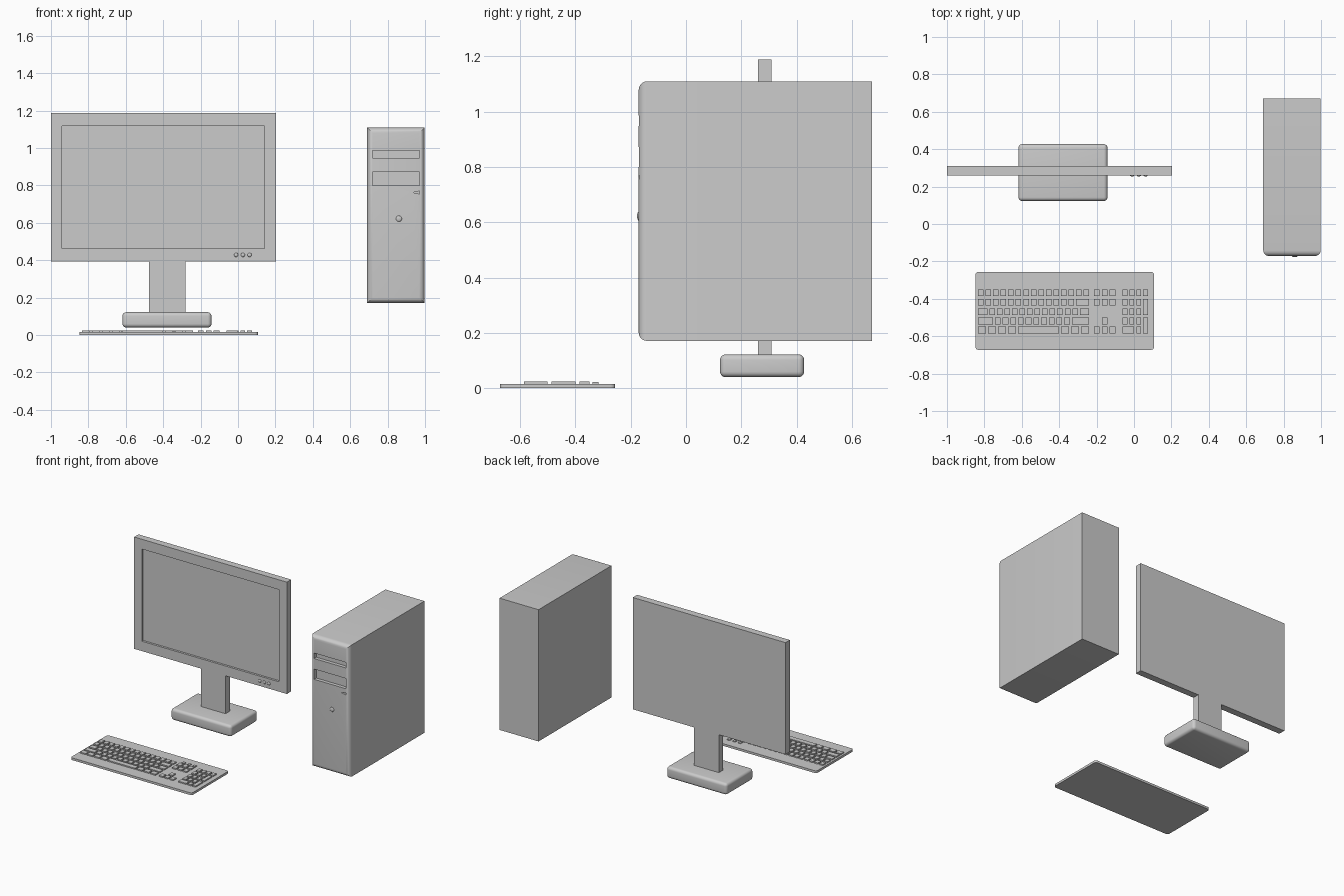
import bpy, bmesh
from mathutils import Vector, Matrix

if "Cube" in bpy.data.objects:
    bpy.data.objects.remove(bpy.data.objects["Cube"])


def add_box(bm, lo, hi):
    lo, hi = Vector(lo), Vector(hi)
    m = Matrix.Translation((lo + hi) / 2) @ Matrix.Diagonal((*(hi - lo), 1))
    return bmesh.ops.create_cube(bm, size=1, matrix=m)["verts"]


def finish(bm, name, smooth=False):
    bmesh.ops.recalc_face_normals(bm, faces=bm.faces)
    me = bpy.data.meshes.new(name)
    bm.to_mesh(me)
    bm.free()
    ob = bpy.data.objects.new(name, me)
    bpy.context.collection.objects.link(ob)
    bpy.ops.object.select_all(action="DESELECT")
    ob.select_set(True)
    bpy.context.view_layer.objects.active = ob
    if smooth:
        bpy.ops.object.shade_smooth_by_angle(angle=0.6)
    return ob


def box(name, lo, hi, bevel=0, pick=lambda e: True, segments=5):
    """Box with the picked edges rounded."""
    bm = bmesh.new()
    add_box(bm, lo, hi)
    if bevel:
        bmesh.ops.bevel(bm, geom=[e for e in bm.edges if pick(e)], offset=bevel,
                        segments=segments, profile=0.5, affect="EDGES")
    return finish(bm, name, bool(bevel))


def dome(name, x, y, z, r, depth):
    """Small round push button facing -y."""
    bm = bmesh.new()
    m = Matrix.Translation((x, y, z)) @ Matrix.Diagonal((r, depth, r, 1))
    bmesh.ops.create_uvsphere(bm, u_segments=16, v_segments=10, radius=1, matrix=m)
    return finish(bm, name, True)


def cut(target, cutter):
    mod = target.modifiers.new("cut", "BOOLEAN")
    mod.object, mod.operation, mod.solver = cutter, "DIFFERENCE", "EXACT"
    bpy.ops.object.select_all(action="DESELECT")
    target.select_set(True)
    bpy.context.view_layer.objects.active = target
    bpy.ops.object.modifier_apply(modifier="cut")
    bpy.data.objects.remove(cutter)


# Monitor: panel with recessed screen, neck, rounded foot
panel = box("monitor_panel", (-1, 0.26, 0.392), (0.203, 0.309, 1.188))
cut(panel, box("screen_cutter", (-0.94, 0.2, 0.462), (0.142, 0.275, 1.118)))
box("monitor_neck", (-0.475, 0.26, 0.11), (-0.28, 0.309, 0.392))
box("monitor_base", (-0.618, 0.123, 0.04), (-0.142, 0.427, 0.122), 0.02)
for i, x in enumerate((-0.01, 0.026, 0.062)):
    dome(f"monitor_button_{i + 1}", x, 0.26, 0.428, 0.011, 0.006)

# Tower: rounded front edges, two drive bays, a small notch and a power button
F = -0.171
tower = box("tower_case", (0.691, F, 0.171), (0.998, 0.672, 1.109), 0.03,
            lambda e: all(v.co.y < 0 for v in e.verts))
for z0, z1 in ((0.947, 0.986), (0.799, 0.872)):
    cut(tower, box("bay_cutter", (0.719, F - 0.05, z0), (0.971, F + 0.025, z1)))
bm = bmesh.new()
tri = [bm.verts.new((x, F - 0.03, z))
       for x, z in ((0.935, 0.762), (0.97, 0.754), (0.97, 0.77))]
face = bm.faces.new(tri)
ext = bmesh.ops.extrude_face_region(bm, geom=[face])["geom"]
bmesh.ops.translate(bm, vec=(0, 0.045, 0),
                    verts=[g for g in ext if isinstance(g, bmesh.types.BMVert)])
cut(tower, finish(bm, "notch_cutter"))
dome("tower_power_button", 0.86, F, 0.622, 0.016, 0.006)

# Keyboard slab with rounded corners
box("keyboard_base", (-0.848, -0.673, 0), (0.107, -0.256, 0.016), 0.016,
    lambda e: abs(e.verts[0].co.z - e.verts[1].co.z) > 0.01, 4)

# Keys: each row is a list of widths, in key units, spread between two x limits
ROWS = (-0.367, -0.418, -0.469, -0.519, -0.567)
keys = bmesh.new()


def key(x0, x1, y0, y1):
    add_box(keys, (x0, y0, 0.012), (x1, y1, 0.0245))


def key_row(x0, x1, y, widths, gap=0.011, half=0.018):
    unit = (x1 - x0 + gap) / sum(widths)
    for w in widths:
        key(x0, x0 + w * unit - gap, y - half, y + half)
        x0 += w * unit


MAIN = ([1] * 15,
        [1] * 13 + [2],
        [1.5] + [1] * 12 + [1.5],
        [2.2] + [1] * 10 + [2.5],
        [1.2] * 4 + [5.2] + [1.2] * 3)
for y, widths in zip(ROWS, MAIN):
    key_row(-0.834, -0.24, y, widths)

# Navigation block and arrows
for y in (*ROWS[:2], ROWS[4]):
    key_row(-0.214, -0.1, y, [1] * 3)
key_row(-0.172, -0.142, ROWS[3], [1])

# Number pad: tall keys in the last column, wide zero
key_row(-0.061, 0.075, ROWS[0], [1] * 4)
for y in ROWS[1:4]:
    key_row(-0.061, 0.038, y, [1] * 3)
key_row(-0.061, 0.038, ROWS[4], [2, 1])
key(0.049, 0.075, ROWS[2] - 0.018, ROWS[1] + 0.018)
key(0.049, 0.075, ROWS[4] - 0.018, ROWS[3] + 0.018)
finish(keys, "keyboard_keys")

# Indicator lights above the navigation block
lights = bmesh.new()
for i in range(3):
    x = -0.207 + 0.042 * i
    add_box(lights, (x, -0.338, 0.012), (x + 0.021, -0.317, 0.022))
finish(lights, "keyboard_lights")
